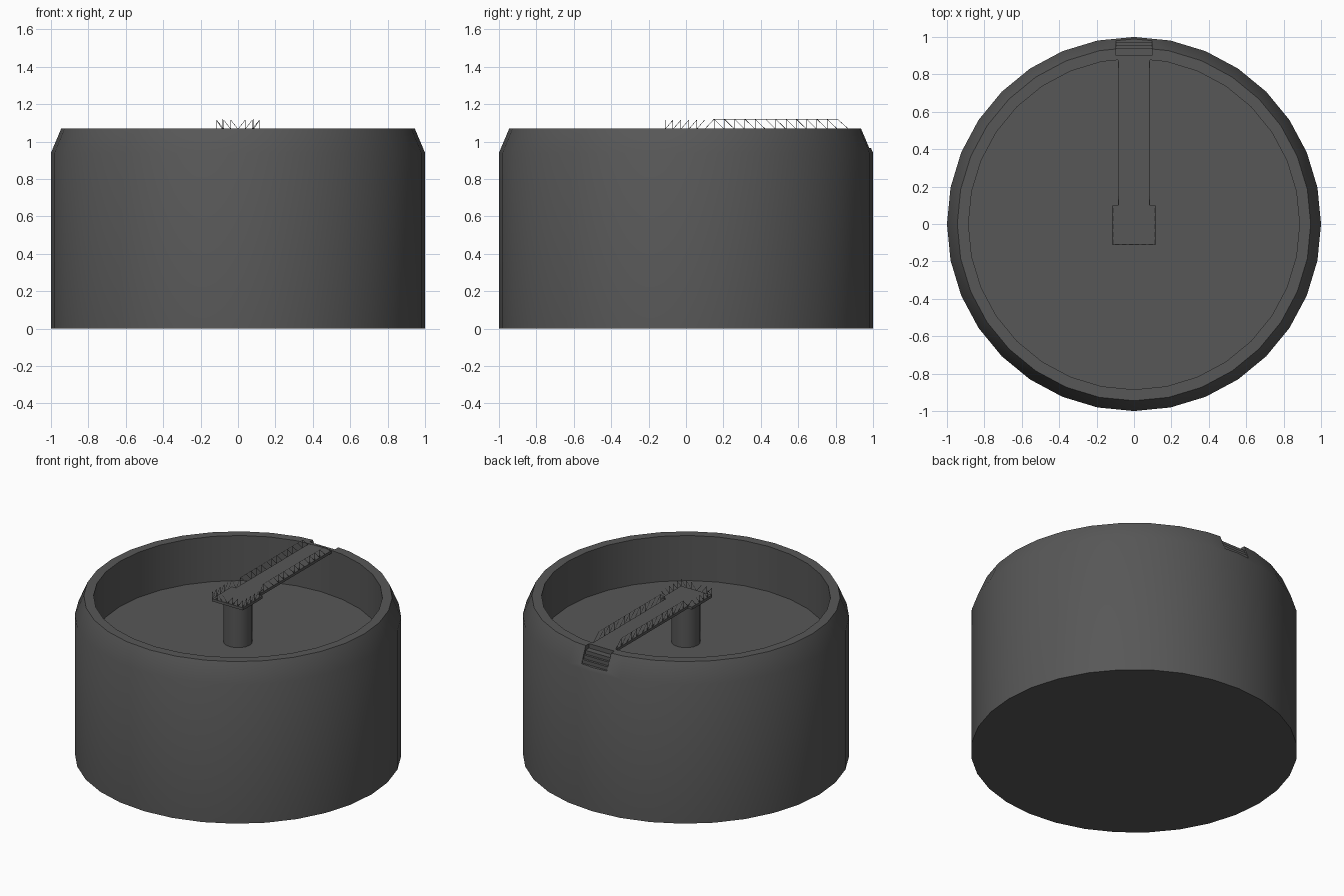
import bpy, bmesh, math
from mathutils import Vector

if "Cube" in bpy.data.objects:
    bpy.data.objects.remove(bpy.data.objects["Cube"])

SIDES = 32
RIM = 1.07

# Dark grey for every part
DARK = bpy.data.materials.new("dark_grey")
DARK.diffuse_color = (0.096, 0.096, 0.096, 1)
DARK.use_nodes = True
DARK.node_tree.nodes["Principled BSDF"].inputs["Base Color"].default_value = DARK.diffuse_color


def make(name, bm, smooth=False):
    bmesh.ops.recalc_face_normals(bm, faces=bm.faces)
    me = bpy.data.meshes.new(name)
    bm.to_mesh(me)
    bm.free()
    me.materials.append(DARK)
    ob = bpy.data.objects.new(name, me)
    bpy.context.collection.objects.link(ob)
    if smooth:
        bpy.ops.object.select_all(action='DESELECT')
        ob.select_set(True)
        bpy.context.view_layer.objects.active = ob
        bpy.ops.object.shade_smooth_by_angle(angle=math.radians(30))
    return ob


def lathe(name, profile, sides):
    bm = bmesh.new()
    rings = [[bm.verts.new((r * math.sin(2 * math.pi * i / sides),
                            r * math.cos(2 * math.pi * i / sides), z))
              for i in range(sides)] for r, z in profile]
    for a, b in zip(rings, rings[1:]):
        for i in range(sides):
            j = (i + 1) % sides
            bm.faces.new((a[i], a[j], b[j], b[i]))
    bm.faces.new(rings[0])
    bm.faces.new(rings[-1])
    return make(name, bm, True)


def prism(name, pts, offset):
    bm = bmesh.new()
    face = bm.faces.new([bm.verts.new(p) for p in pts])
    new = bmesh.ops.extrude_face_region(bm, geom=[face])['geom']
    bmesh.ops.translate(bm, vec=offset,
                        verts=[v for v in new if isinstance(v, bmesh.types.BMVert)])
    return make(name, bm)


def rods(name, segments, r=0.0012):
    bm = bmesh.new()
    for a, b in segments:
        a, b = Vector(a), Vector(b)
        d = b - a
        m = d.to_track_quat('Z', 'Y').to_matrix().to_4x4()
        m.translation = (a + b) / 2
        bmesh.ops.create_cone(bm, cap_ends=True, segments=4, radius1=r, radius2=r,
                              depth=d.length, matrix=m)
    return make(name, bm)


# Tank: chamfered outer wall, flat rim, recessed inner floor
tank = lathe("tank", [(1, 0), (1, 0.94), (0.945, RIM), (0.885, RIM), (0.885, 0.765)], SIDES)

# Stepped notch cut through the rim at the back
profile = [(0.90, 1.2), (0.90, 1.04), (0.94, 1.04), (0.94, 1.015), (0.955, 1.015),
           (0.955, 0.99), (0.97, 0.99), (0.97, 0.965), (1.1, 0.965), (1.1, 1.2)]
cutter = prism("stair_cutter", [(-0.095, y, z) for y, z in profile], (0.19, 0, 0))
cutter.hide_render = True
cutter.hide_set(True)
cut = tank.modifiers.new("stairs", 'BOOLEAN')
cut.operation = 'DIFFERENCE'
cut.solver = 'EXACT'
cut.object = cutter

# Central post under the platform
lathe("center_post", [(0.089, 0.765), (0.089, 1.05)], 16)

# Walkway and platform as one slab
half = [(0.115, -0.113), (0.115, 0.10), (0.085, 0.10), (0.085, 0.884)]
outline = half + [(-x, y) for x, y in reversed(half)]
prism("walkway_deck", [(x, y, 1.05) for x, y in outline], (0, 0, 0.018))

# Platform railing: posts and braces around the platform, open to the walkway
LOW, TOP = 1.066, 1.115
segs = []


def fence(a, b, n):
    pts = [Vector(a).lerp(Vector(b), i / n) for i in range(n + 1)]
    for i, p in enumerate(pts):
        segs.append(((p.x, p.y, LOW), (p.x, p.y, TOP)))
        if i < n:
            q = pts[i + 1]
            segs.append(((p.x, p.y, LOW), (q.x, q.y, TOP)))


for s in (-1, 1):
    fence((s * 0.114, -0.112), (s * 0.114, 0.099), 5)
    fence((0, -0.112), (s * 0.114, -0.112), 3)
    fence((s * 0.084, 0.099), (s * 0.114, 0.099), 1)
rods("platform_railing", segs)

# Walkway railings: top rail, sloped ends, posts and braces
segs = []
N = 12
for s in (-1, 1):
    x = s * 0.084
    ys = [0.15 + 0.66 * i / N for i in range(N + 1)]
    segs += [((x, ys[0], 1.12), (x, ys[-1], 1.12)),
             ((x, 0.10, LOW), (x, ys[0], 1.12)),
             ((x, ys[-1], 1.12), (x, 0.87, LOW))]
    for i, y in enumerate(ys):
        segs.append(((x, y, LOW), (x, y, 1.12)))
        if i < N:
            segs.append(((x, y, 1.12), (x, ys[i + 1], LOW)))
rods("walkway_railing", segs)
